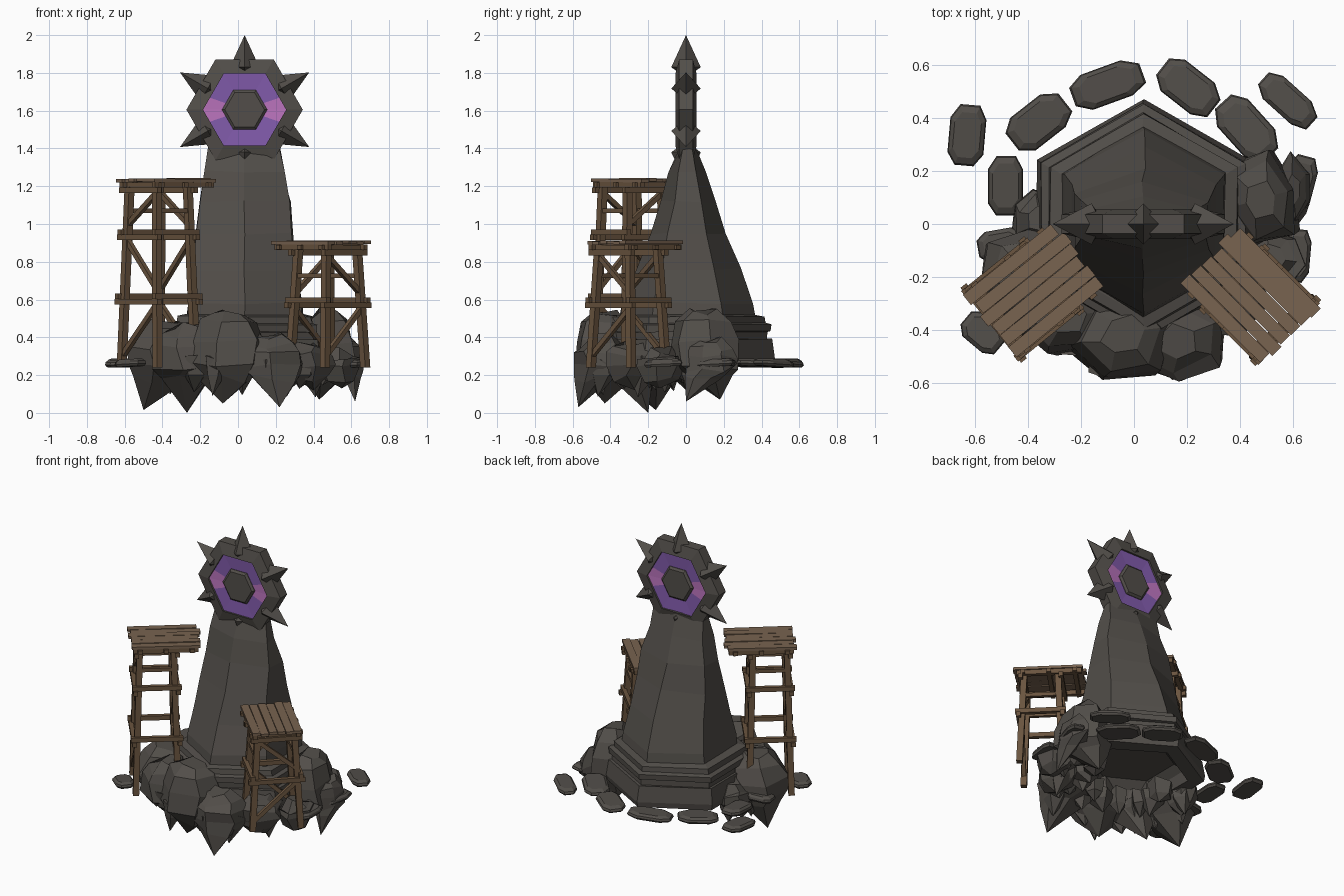
import bpy, bmesh, math, random
from mathutils import Vector

if "Cube" in bpy.data.objects:
    bpy.data.objects.remove(bpy.data.objects["Cube"])
random.seed(4)
CX, HZ = 0.035, 1.605          # tower axis, height of the head centre


def material(name, col):
    m = bpy.data.materials.new(name)
    m.diffuse_color = (*col, 1)
    m.use_nodes = True
    m.node_tree.nodes["Principled BSDF"].inputs["Base Color"].default_value = m.diffuse_color
    return m


ROCK = material("dark stone", (0.084, 0.076, 0.067))
PLANK = material("plank wood", (0.188, 0.125, 0.080))
BEAM = material("beam wood", (0.145, 0.090, 0.050))
PURPLE = material("purple crystal", (0.223, 0.105, 0.413))
PINK = material("pink crystal", (0.50, 0.175, 0.515))


def build(name, shells, mats, wrap=False, rule=None):
    """Skin each shell (list of equal rings of points) into one flat-faced object."""
    bm = bmesh.new()
    for rings in shells:
        vs = [[bm.verts.new(p) for p in r] for r in rings]
        n = len(vs[0])
        for k in range(len(vs) if wrap else len(vs) - 1):
            a, b = vs[k], vs[(k + 1) % len(vs)]
            for i in range(n):
                bm.faces.new((a[i], a[(i + 1) % n], b[(i + 1) % n], b[i]))
        if not wrap:
            bm.faces.new(vs[0])
            bm.faces.new(vs[-1])
        new = [v for r in vs for v in r]
        bmesh.ops.remove_doubles(bm, verts=new, dist=1e-5)
    bmesh.ops.recalc_face_normals(bm, faces=bm.faces)
    if rule:
        for f in bm.faces:
            f.material_index = rule(f.calc_center_median())
    me = bpy.data.meshes.new(name)
    bm.to_mesh(me)
    bm.free()
    for m in mats:
        me.materials.append(m)
    ob = bpy.data.objects.new(name, me)
    bpy.context.collection.objects.link(ob)
    return ob


def jit(a):
    return random.uniform(-a, a)


def hex_ring(z, rx, ry, cy=0.0, j=0.0):
    """Hexagon with corners on +-y; rx is the half width, ry the corner reach."""
    pts = [(0, ry), (-rx, ry / 2), (-rx, -ry / 2), (0, -ry), (rx, -ry / 2), (rx, ry / 2)]
    return [(CX + x + jit(j), cy + y + jit(j), z + jit(j)) for x, y in pts]


def bar(p, q, w, h, side=None):
    """Square bar from p to q, h thick upward."""
    p, q = Vector(p), Vector(q)
    d = (q - p).normalized()
    s = Vector(side) if side else d.cross(Vector((0, 0, 1)))
    s = s.normalized()
    u = s.cross(d).normalized()
    off = [s * (a * w / 2) + u * (b * h / 2) for a, b in ((1, 1), (-1, 1), (-1, -1), (1, -1))]
    return [[p + o for o in off], [q + o for o in off]]


# tower shaft
prof = [(0.45, .31, .375), (0.58, .30, .35), (0.76, .275, .28), (0.95, .255, .205),
        (1.12, .24, .15), (1.28, .205, .10), (1.42, .185, .045)]
build("tower_shaft", [[hex_ring(z, a, b, 0.01, 0.008) for z, a, b in prof]], [ROCK])

# stepped plinth with a recessed underside
steps = [(0.36, .27), (0.31, .33), (0.25, .35), (0.25, .455), (0.29, .46), (0.39, .445), (0.39, .42),
         (0.43, .42), (0.43, .44), (0.465, .44), (0.475, .41), (0.51, .405), (0.52, .36)]
build("plinth", [[hex_ring(z, r * .87, r, 0.01, 0.004) for z, r in steps]], [ROCK])


# head: stone rim, crystal ring, core and spikes, all hexagons facing the front
def face_hex(r, y, split=1):
    c = [(r * math.cos(k * math.pi / 3), r * math.sin(k * math.pi / 3)) for k in range(6)]
    out = []
    for k in range(6):
        a, b = c[k], c[(k + 1) % 6]
        for s in range(split):
            t = s / split
            out.append((CX + a[0] + (b[0] - a[0]) * t, y, HZ + a[1] + (b[1] - a[1]) * t))
    return out


def annulus(r0, r1, t0, t1, split=1):
    return [face_hex(r1, -t1, split), face_hex(r1, t1, split),
            face_hex(r0, t0, split), face_hex(r0, -t0, split)]


build("head_rim", [annulus(.22, .308, .056, .036)], [ROCK], wrap=True)
build("crystal_ring", [annulus(.115, .225, .038, .044, 3)], [PURPLE, PINK], wrap=True,
      rule=lambda c: int(abs(c.z - HZ) < 0.055))
build("head_core", [[face_hex(.105, -.054), face_hex(.12, -.042), face_hex(.12, .042),
                     face_hex(.105, .054)]], [ROCK])
spikes = []
for k in range(6):
    a = math.radians(30 + 60 * k)
    d, s = Vector((math.cos(a), 0, math.sin(a))), Vector((-math.sin(a), 0, math.cos(a)))
    o, y = Vector((CX, 0, HZ)), Vector((0, 1, 0))

    def dia(r, w, t):
        return [o + d * r + v for v in (s * w, y * t, -s * w, -y * t)]
    spikes.append([dia(.205, .04, .05), dia(.225, .078, .078), dia(.395, 0, 0)])
build("head_spikes", spikes, [ROCK])


# boulders round the front, each ending in a downward point
def boulder(cx, cy, rx, ry, top, tx, ty, tz, n=6):
    rings = []
    ph = random.random()
    levels = [(top, .42), (top - .05, .78), (.25 + (top - .25) * .42, 1.0), (.24, 1.03), (.18, .72)]
    amp = [1 + jit(.13) for _ in range(n)]
    for z, r in levels:
        f = 0.35 if z < .2 else 0
        ring = []
        for i in range(n):
            a = (i + ph) * 2 * math.pi / n + jit(.15)
            q = r * amp[i] * (1 + jit(.06))
            ring.append((cx + (tx - cx) * f + rx * q * math.cos(a),
                         cy + (ty - cy) * f + ry * q * math.sin(a), z + jit(.025)))
        rings.append(ring)
    rings.append([(tx, ty, tz)] * n)
    return rings


build("boulders", [boulder(*b) for b in (
    (-.39, -.20, .19, .18, .48, -.50, -.16, .015),
    (-.25, -.35, .19, .16, .46, -.27, -.20, .0),
    (-.04, -.42, .20, .18, .53, -.08, -.43, .05),
    (.16, -.45, .19, .16, .41, .22, -.57, .03),
    (.36, -.27, .14, .16, .38, .40, -.27, .12),
    (.48, .09, .15, .17, .54, .43, .18, .07),
    (.60, .13, .075, .13, .38, .62, .0, .06),
    (.52, -.13, .13, .13, .33, .55, -.14, .13),
    (-.36, .02, .10, .12, .36, -.38, .0, .12))], [ROCK])

# shards hanging under the front half
shards = []
for i in range(26):
    a = math.radians(160 + (i % 13) * 18)
    r = random.uniform(.34, .46) if i < 13 else random.uniform(.14, .32)
    x, y = CX + r * math.cos(a), -.10 + r * math.sin(a)
    w = random.uniform(.06, .10)
    base = [(x + w * math.cos(k * 1.257 + i), y + w * math.sin(k * 1.257 + i), .28 + jit(.03)) for k in range(5)]
    low = [(x + (p[0] - x) * .8, y + (p[1] - y) * .8, .2) for p in base]
    shards.append([base, low, [(x + jit(.04), y + jit(.04), random.uniform(.07, .17))] * 5])
build("hanging_shards", shards, [ROCK])


# flat paving stones
def slab(x, y, rx, ry, deg):
    t = math.radians(deg)
    out = []
    for z, s in ((.245, .88), (.258, 1), (.272, .95), (.284, .74)):
        ring = []
        for a, b in ((1, .5), (.55, 1), (-.6, 1), (-1, .55), (-1, -.5), (-.6, -1), (.55, -1), (1, -.6)):
            u, v = a * rx * s, b * ry * s
            ring.append((x + u * math.cos(t) - v * math.sin(t),
                         y + u * math.sin(t) + v * math.cos(t), z + u * .05))
        out.append(ring)
    return out


build("paving_stones", [slab(*s) for s in (
    (-.63, .335, .115, .068, 85), (-.485, .145, .112, .066, 90), (-.36, .385, .125, .078, 38),
    (-.10, .525, .14, .07, 20), (.205, .515, .125, .075, -38), (.425, .36, .135, .078, -48),
    (.58, .465, .125, .058, -42), (-.50, -.08, .09, .06, 10), (-.57, -.41, .085, .06, -40),
    (.615, -.12, .10, .05, 85), (.62, .15, .11, .06, 75), (-.37, .02, .09, .06, 60))], [ROCK])


# scaffolds: splayed legs, stacked cross beams, braces on two sides, deck shifted to the tower
def scaffold(name, cx, cy, deg, levels, boards, shift):
    t = math.radians(deg)
    U, V = Vector((math.cos(t), math.sin(t), 0)), Vector((-math.sin(t), math.cos(t), 0))
    top = levels[-1]

    def P(u, v, z):
        return Vector((cx, cy, z)) + U * u + V * v

    def corner(a, b, z):
        f = (z - .25) / (top - .25)
        return P(a * (.13 - .025 * f), b * (.15 - .035 * f), z)

    parts = []
    for a in (-1, 1):
        for b in (-1, 1):
            parts.append(bar(corner(a, b, .24), corner(a, b, top), .038, .038, V))
    for z in levels:
        for s in (-1, 1):
            f = (z - .25) / (top - .25)
            u, v = .13 - .025 * f, .15 - .035 * f
            hu, c = (.20, shift) if z == top else (u + .04, 0)
            parts.append(bar(P(c - hu, s * (v + .02), z + .012), P(c + hu, s * (v + .02), z + .012), .028, .03))
            parts.append(bar(P(s * (u + .02), -v - .045, z - .016), P(s * (u + .02), v + .045, z - .016), .028, .03))
    zs = [.25] + levels
    for i in range(len(zs) - 1):
        for s in (-1, 1):
            k = s if i % 2 else -s
            parts.append(bar(corner(s, k, zs[i] + .05), corner(s, -k, zs[i + 1] - .03), .026, .026, U))
    zr = (levels[-1] + levels[-2]) / 2
    for s in (-1, 1):
        parts.append(bar(corner(-1, s, zr), corner(1, s, zr), .022, .024))
    for u in (-.16, 0, .16):        # joists under the deck
        parts.append(bar(P(u + shift, -.165, top + .012), P(u + shift, .165, top + .012), .028, .026))
    build(name + "_frame", parts, [BEAM])
    deck = []
    w = .31 / boards
    for i in range(boards):
        v = -.155 + w * (i + .5)
        z = top + .036 + jit(.003)
        deck.append(bar(P(shift - .215 + jit(.012), v + jit(.002), z),
                        P(shift + .215 + jit(.012), v + jit(.002), z + jit(.003)), w * .95, .018))
    build(name + "_deck", deck, [PLANK])


scaffold("tall_scaffold", -.42, -.285, 39, [.605, .945, 1.195], 6, .055)
scaffold("short_scaffold", .475, -.305, -45, [.585, .865], 6, -.05)
